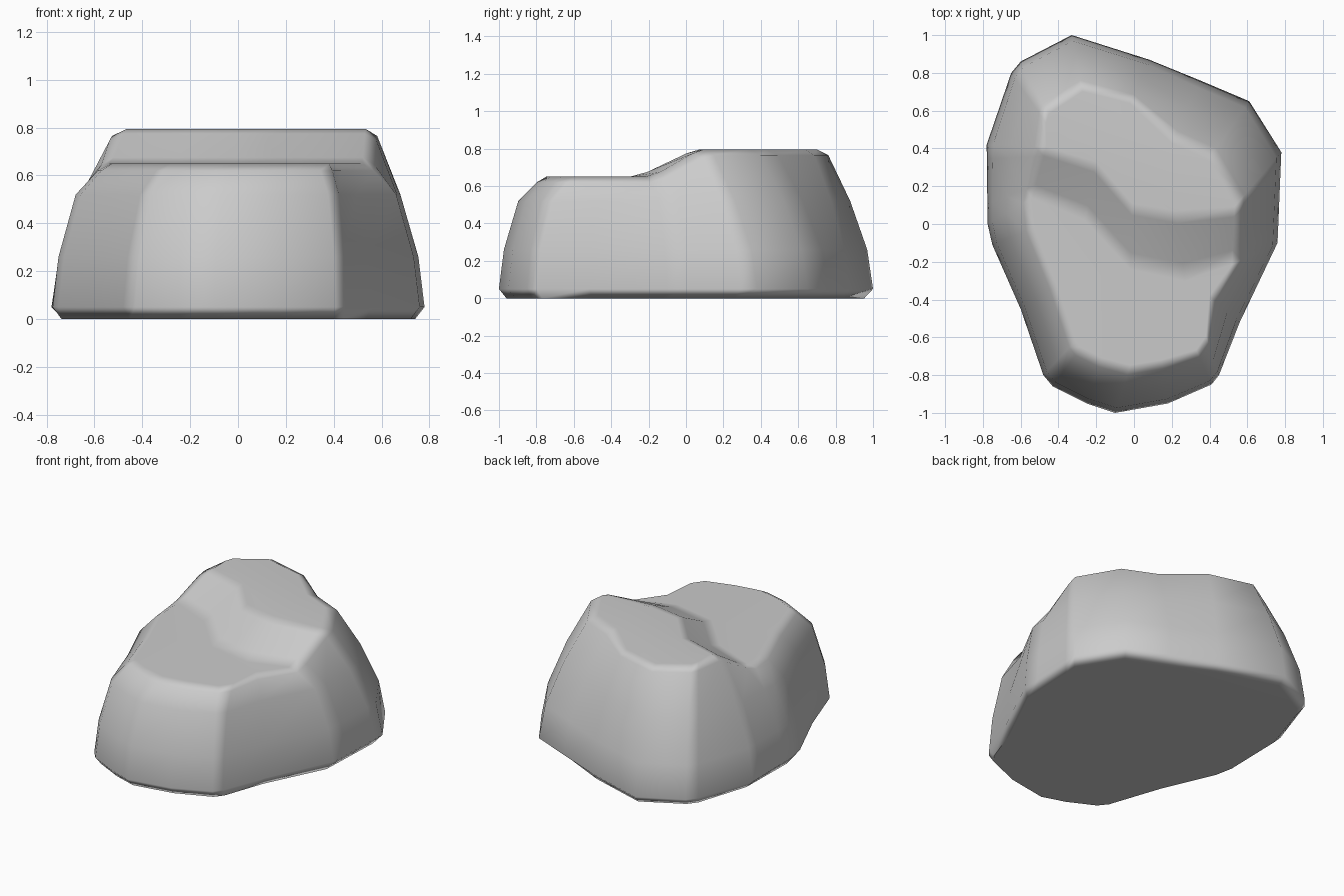
import bpy, bmesh
from mathutils import Vector

if "Cube" in bpy.data.objects:
    bpy.data.objects.remove(bpy.data.objects["Cube"])

HIGH, LOW = 0.795, 0.65


def mix(a, b, t):
    return tuple(p + (q - p) * t for p, q in zip(a, b))


# Columns around the rock: (base x, y, rim x, y), counter-clockwise
right_low, right_high = (0.76, -0.10, 0.55, -0.20), (0.78, 0.38, 0.565, 0.13)
left_low, left_high = (-0.775, 0.0, -0.57, 0.12), (-0.78, 0.42, -0.505, 0.41)
back = [(0.61, 0.65, 0.42, 0.38), (0.35, 0.76, 0.22, 0.47), (0.08, 0.87, -0.01, 0.67),
        (-0.33, 1.0, -0.28, 0.74), (-0.60, 0.86, -0.47, 0.62), (-0.65, 0.80, -0.49, 0.57)]
front = [(-0.75, -0.11, -0.555, -0.03), (-0.60, -0.45, -0.43, -0.34),
         (-0.48, -0.80, -0.33, -0.64), (-0.43, -0.86, -0.30, -0.68),
         (-0.25, -0.95, -0.18, -0.74), (-0.10, -1.0, -0.03, -0.78),
         (0.18, -0.95, 0.15, -0.75), (0.41, -0.85, 0.34, -0.69),
         (0.45, -0.80, 0.39, -0.62), (0.56, -0.52, 0.42, -0.40)]

# Slope between terrace and plateau: (fraction from the top, height)
slope = [(0.0, HIGH), (0.18, 0.775), (0.75, 0.675), (1.0, LOW)]
slope_top = [(-0.20, 0.33), (-0.01, 0.11), (0.22, 0.07)]
slope_foot = [(-0.26, 0.02), (-0.02, -0.24), (0.27, -0.30)]

columns = [(mix(right_high, right_low, t), z) for t, z in reversed(slope)]
columns += [(c, HIGH) for c in back]
columns += [(mix(left_high, left_low, t), z) for t, z in slope]
columns += [(c, LOW) for c in front]
n = len(columns)

bm = bmesh.new()


def ring(inset, height):
    """One loop of vertices, moved from the base outline toward the rim."""
    return [bm.verts.new((*mix(c[:2], c[2:], inset), height(z))) for c, z in columns]


# Rounded walls
rings = [ring(0.18, lambda z: 0.0), ring(0.0, lambda z: 0.05),
         ring(0.12, lambda z: 0.26), ring(0.47, lambda z: 0.52),
         ring(0.92, lambda z: z - 0.03), ring(1.15, lambda z: z)]
for lower, upper in zip(rings, rings[1:]):
    for i in range(n):
        j = (i + 1) % n
        bm.faces.new((lower[i], lower[j], upper[j], upper[i]))
bm.faces.new(rings[0][::-1])

# Sloped step across the top, running left to right
rim = rings[-1]
k = 4 + len(back)
lines = []
for row, (t, z) in enumerate(slope):
    middle = [bm.verts.new((*mix(a, b, t), z)) for a, b in zip(slope_top, slope_foot)]
    lines.append([rim[k + row]] + middle + [rim[3 - row]])
for upper, lower in zip(lines, lines[1:]):
    for i in range(4):
        bm.faces.new((lower[i], lower[i + 1], upper[i + 1], upper[i]))

# Flat plateau and terrace
bm.faces.new(rim[4:k] + lines[0])
bm.faces.new(rim[k + 4:] + lines[-1][::-1])

bmesh.ops.recalc_face_normals(bm, faces=bm.faces)
mesh = bpy.data.meshes.new("rock")
bm.to_mesh(mesh)
bm.free()
rock = bpy.data.objects.new("rock", mesh)
bpy.context.collection.objects.link(rock)

# Smooth shading with the flat areas kept flat
bpy.context.view_layer.objects.active = rock
rock.select_set(True)
bpy.ops.object.shade_smooth_by_angle(angle=1.05)
rock.modifiers.new("flat_areas", 'WEIGHTED_NORMAL').keep_sharp = True
